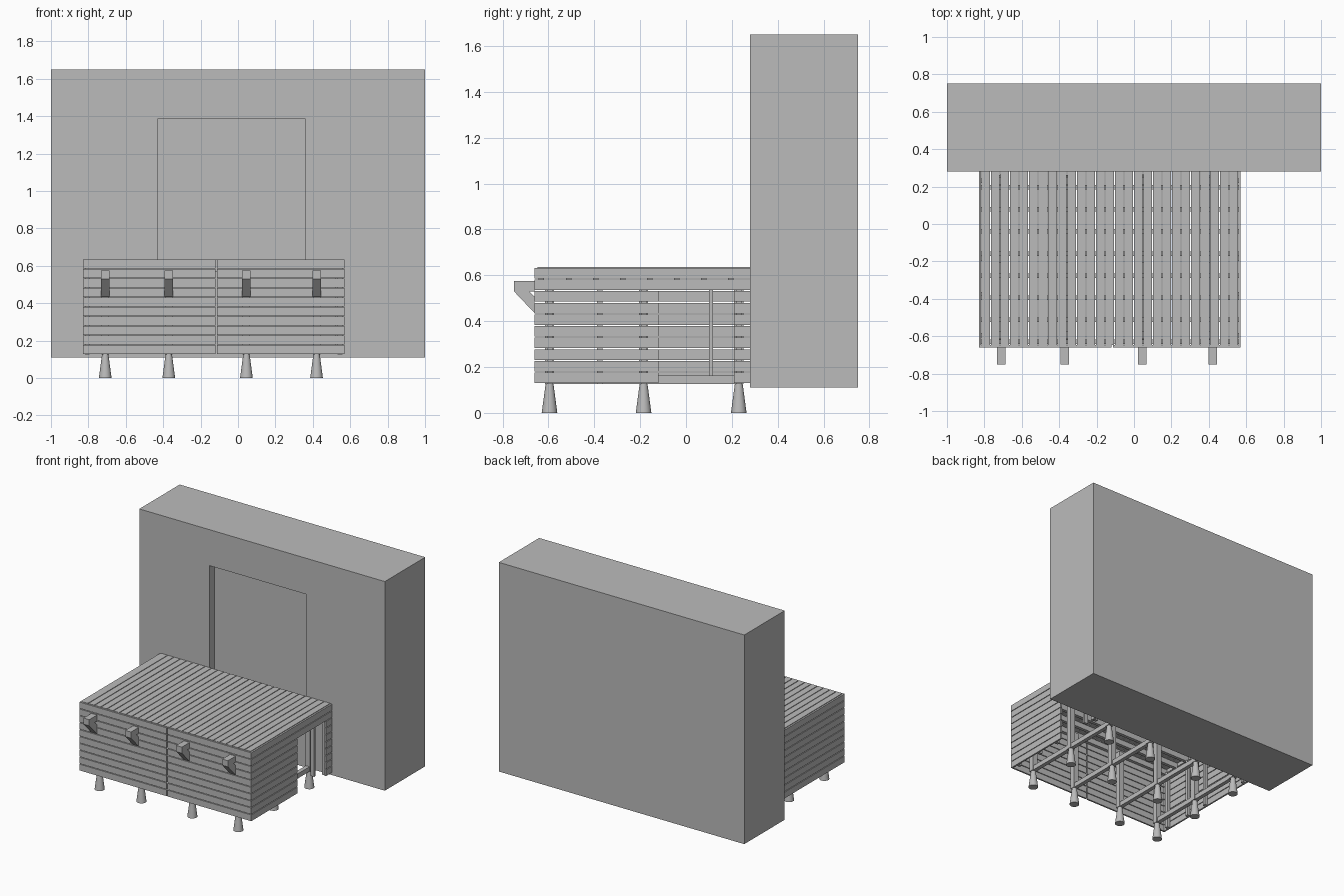
import bpy, bmesh
from mathutils import Vector

old = bpy.data.objects.get("Cube")
if old:
    bpy.data.objects.remove(old, do_unlink=True)

grey = bpy.data.materials.new("plain_grey")
grey.use_nodes = True
COLOUR = (0.5, 0.5, 0.5, 1)
grey.diffuse_color = COLOUR
grey.node_tree.nodes["Principled BSDF"].inputs["Base Color"].default_value = COLOUR


def finish(name, bm):
    bmesh.ops.recalc_face_normals(bm, faces=bm.faces)
    mesh = bpy.data.meshes.new(name)
    bm.to_mesh(mesh)
    bm.free()
    mesh.materials.append(grey)
    obj = bpy.data.objects.new(name, mesh)
    bpy.context.collection.objects.link(obj)
    return obj


def add_box(bm, x0, x1, y0, y1, z0, z1):
    verts = bmesh.ops.create_cube(bm, size=1)["verts"]
    for v in verts:
        v.co = Vector(((x0 + x1) / 2 + v.co.x * (x1 - x0),
                       (y0 + y1) / 2 + v.co.y * (y1 - y0),
                       (z0 + z1) / 2 + v.co.z * (z1 - z0)))


def boxes(name, items):
    bm = bmesh.new()
    for item in items:
        add_box(bm, *item)
    return finish(name, bm)


def add_side_profile(bm, points, x0, x1):
    """Extrude a (y, z) outline along x."""
    face = bm.faces.new([bm.verts.new((x0, y, z)) for y, z in points])
    out = bmesh.ops.extrude_face_region(bm, geom=[face])["geom"]
    for v in out:
        if isinstance(v, bmesh.types.BMVert):
            v.co.x = x1


# Main extents
LEFT, RIGHT = -0.83, 0.57
FRONT, WALL = -0.66, 0.28
BASE, TOP = 0.127, 0.635
ROWS = 10
PITCH = (TOP - BASE) / ROWS
GAP, THICK = 0.005, 0.012
POST_X = (-0.71, -0.37, 0.045, 0.42)
POST_Y = (-0.595, -0.185, 0.23)
DOOR_Y0, DOOR_Y1, DOOR_TOP = -0.12, 0.21, BASE + 8 * PITCH

# House wall with a shallow doorway recess
wall = boxes("house_wall", [(-1, 1, WALL, 0.75, 0.11, 1.65)])
cutter = boxes("doorway_cutter", [(-0.43, 0.36, WALL - 0.1, WALL + 0.06, 0.6, 1.385)])
cutter.hide_render = True
cutter.hide_viewport = True
cut = wall.modifiers.new("doorway", "BOOLEAN")
cut.operation = "DIFFERENCE"
cut.object = cutter
bpy.context.view_layer.update()
baked = bpy.data.meshes.new_from_object(
    wall.evaluated_get(bpy.context.evaluated_depsgraph_get()))
wall.modifiers.clear()
wall.data = baked
bpy.data.objects.remove(cutter, do_unlink=True)

# Deck planks running towards the wall
COUNT = 27
step = (RIGHT - LEFT - 2 * THICK) / COUNT
boxes("deck_planks", [
    (LEFT + THICK + i * step + GAP / 2, LEFT + THICK + (i + 1) * step - GAP / 2,
     FRONT + THICK, WALL, TOP - 0.025, TOP) for i in range(COUNT)])

# Horizontal cladding on the front and both sides
front, right_side, left_side = [], [], []
for row in range(ROWS):
    z0 = BASE + row * PITCH + GAP / 2
    z1 = z0 + PITCH - GAP
    for x0, x1 in ((LEFT, -0.119), (-0.111, RIGHT)):
        front.append((x0, x1, FRONT, FRONT + THICK, z0, z1))
    start = FRONT + THICK
    right_side.append((LEFT, LEFT + THICK, start, WALL, z0, z1))
    spans = ((start, WALL),) if z0 > DOOR_TOP else ((start, DOOR_Y0), (DOOR_Y1, WALL))
    for y0, y1 in spans:
        left_side.append((RIGHT - THICK, RIGHT, y0, y1, z0, z1))
boxes("front_cladding", front)
boxes("right_cladding", right_side)
boxes("left_cladding", left_side)

# Support frame: posts, joists and floor beams
W = 0.02
boxes("frame_posts", [(x - W, x + W, y - W, y + W, BASE, TOP - 0.065)
                      for x in POST_X for y in POST_Y])
boxes("deck_joists", [(LEFT + THICK, RIGHT - THICK, y - 0.012, y + 0.012, TOP - 0.065, TOP - 0.025)
                      for y in [FRONT + 0.03 + i * 0.118 for i in range(8)]])
boxes("floor_beams", [(x - 0.015, x + 0.015, POST_Y[0], POST_Y[2], BASE, BASE + 0.035)
                      for x in POST_X])
boxes("cladding_studs", [(x, x + 0.025, y - 0.012, y + 0.012, BASE, TOP - 0.065)
                         for x in (LEFT + THICK, RIGHT - THICK - 0.025)
                         for y in (POST_Y[0], -0.375, POST_Y[1], POST_Y[2])])
boxes("opening_post", [(RIGHT - 0.05, RIGHT - 0.02, 0.1, 0.118, 0.16, TOP - 0.065)])

# Tapered feet
bm = bmesh.new()
for x in POST_X:
    for y in POST_Y:
        cone = bmesh.ops.create_cone(bm, cap_ends=True, segments=24,
                                     radius1=0.034, radius2=0.017, depth=BASE)
        bmesh.ops.translate(bm, verts=cone["verts"], vec=(x, y, BASE / 2))
feet = finish("feet", bm)
bpy.context.view_layer.objects.active = feet
feet.select_set(True)
bpy.ops.object.shade_smooth_by_angle()

# Front brackets: flat arm over a diagonal brace
bm = bmesh.new()
for x in POST_X:
    x0, x1 = x - 0.023, x + 0.023
    add_box(bm, x0, x1, -0.75, FRONT, 0.53, 0.575)
    add_side_profile(bm, [(-0.75, 0.53), (-0.685, 0.53), (FRONT, 0.505), (FRONT, 0.435)], x0, x1)
finish("front_brackets", bm)
